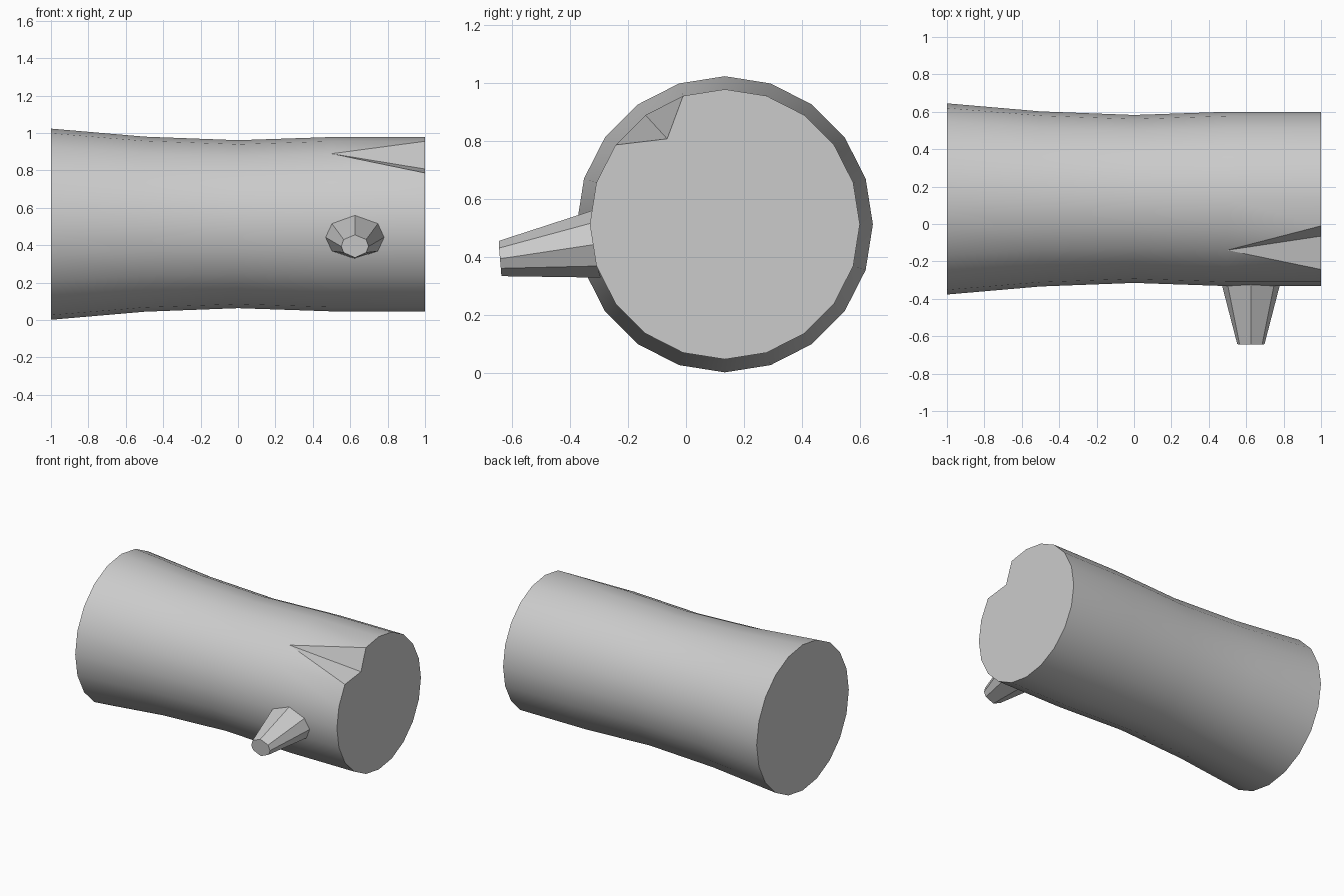
import bpy, bmesh
from math import sin, cos, radians
from mathutils import Vector

if "Cube" in bpy.data.objects:
    bpy.data.objects.remove(bpy.data.objects["Cube"])

CY, CZ, SIDES = 0.134, 0.512, 20


def finish(bm, name):
    bmesh.ops.recalc_face_normals(bm, faces=bm.faces)
    mesh = bpy.data.meshes.new(name)
    bm.to_mesh(mesh)
    bm.free()
    obj = bpy.data.objects.new(name, mesh)
    bpy.context.collection.objects.link(obj)
    bpy.ops.object.select_all(action='DESELECT')
    obj.select_set(True)
    bpy.context.view_layer.objects.active = obj
    bpy.ops.object.shade_smooth_by_angle(angle=radians(30))
    return obj


# Log trunk: rings along x, slightly waisted
bm = bmesh.new()
rings = []
for x, r in [(-1, 0.511), (-0.5, 0.468), (0, 0.449), (0.5, 0.466), (1, 0.466)]:
    rings.append([bm.verts.new((x, CY + r * cos(radians(18 * i)),
                                CZ + r * sin(radians(18 * i)))) for i in range(SIDES)])

# Chipped rim: one end vertex pushed inward
CHIP = 7
rings[-1][CHIP].co = Vector((1, -0.065, 0.807))

for a, b in zip(rings, rings[1:]):
    for i in range(SIDES):
        j = (i + 1) % SIDES
        if b is rings[-1] and i == CHIP:
            bm.faces.new((a[i], b[i], b[j]))
            bm.faces.new((a[i], b[j], a[j]))
        elif b is rings[-1] and j == CHIP:
            bm.faces.new((a[j], b[i], b[j]))
            bm.faces.new((a[j], a[i], b[i]))
        else:
            bm.faces.new((a[i], b[i], b[j], a[j]))
bm.faces.new(rings[0])
bm.faces.new(rings[-1])
finish(bm, "log_trunk")

# Branch stub: tapered eight-sided stub with its root on the bark
bm = bmesh.new()
root = [(0, 0.56, -0.322), (0.123, 0.515, -0.331), (0.157, 0.442, -0.318),
        (0.123, 0.368, -0.307), (0, 0.328, -0.294)]
tip = [(0, 0.455, -0.645), (0.06, 0.43, -0.645), (0.073, 0.393, -0.642),
       (0.06, 0.36, -0.639), (0, 0.333, -0.637)]


def loop(half):
    pts = half + [(-x, z, y) for x, z, y in half[-2:0:-1]]
    return [bm.verts.new((0.625 + x, y, z)) for x, z, y in pts]


lo, hi = loop(root), loop(tip)
for i in range(8):
    j = (i + 1) % 8
    bm.faces.new((lo[i], lo[j], hi[j], hi[i]))
bm.faces.new(hi)
finish(bm, "branch_stub")
